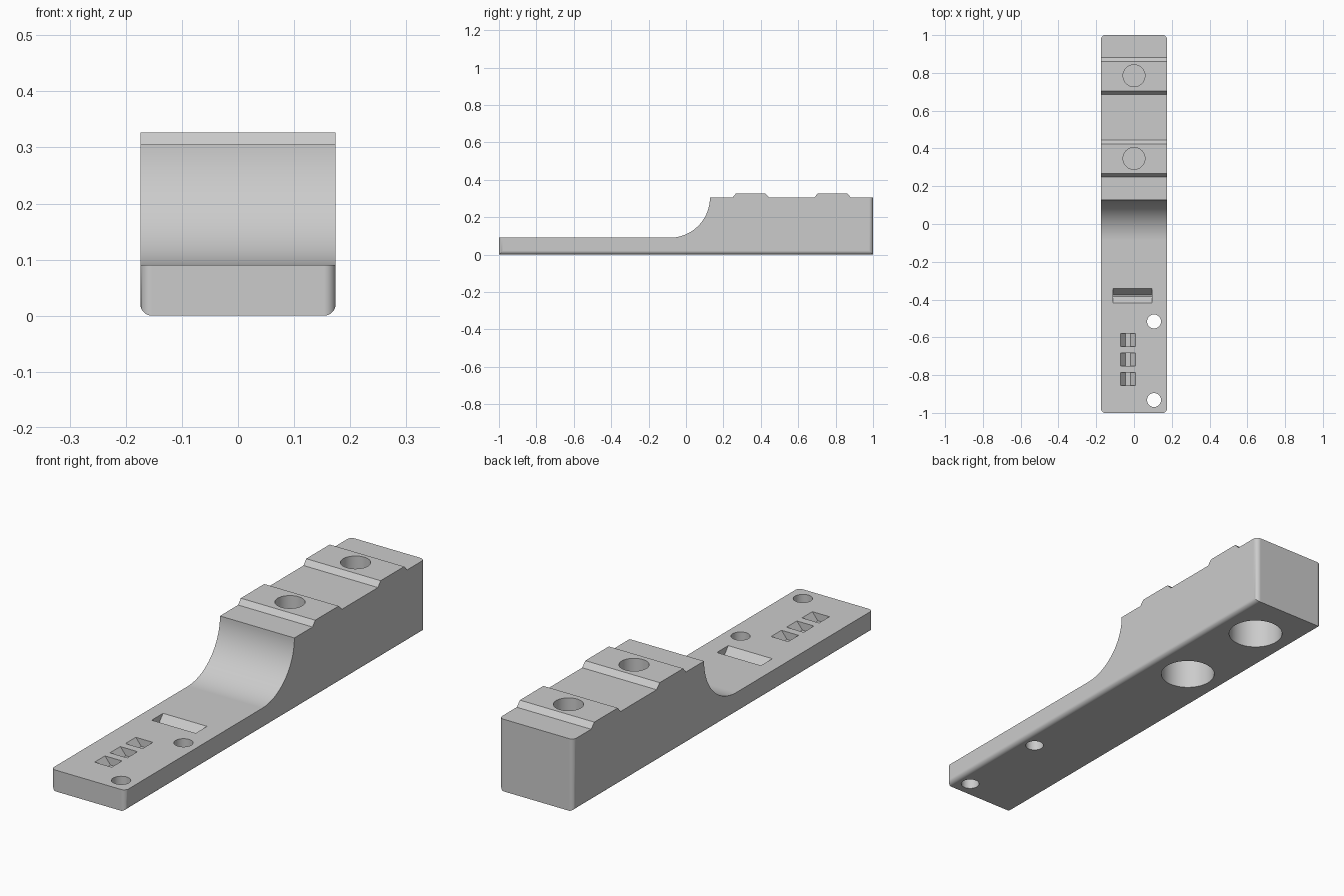
import bpy, bmesh, math
from mathutils import Vector

cube = bpy.data.objects.get("Cube")
if cube:
    bpy.data.objects.remove(cube, do_unlink=True)

HALF_W, FLOOR, DECK, RIDGE = 0.174, 0.09, 0.305, 0.327

grey = bpy.data.materials.new("plain grey")
grey.use_nodes = True
colour = (0.6, 0.6, 0.6, 1)
grey.diffuse_color = colour
grey.node_tree.nodes["Principled BSDF"].inputs["Base Color"].default_value = colour


def add_object(name, bm):
    bmesh.ops.recalc_face_normals(bm, faces=bm.faces[:])
    mesh = bpy.data.meshes.new(name)
    bm.to_mesh(mesh)
    bm.free()
    obj = bpy.data.objects.new(name, mesh)
    mesh.materials.append(grey)
    bpy.context.collection.objects.link(obj)
    return obj


def prism(points, direction):
    """Closed solid from a flat outline swept along a direction."""
    bm = bmesh.new()
    face = bm.faces.new([bm.verts.new(p) for p in points])
    swept = bmesh.ops.extrude_face_region(bm, geom=[face])
    moved = [v for v in swept["geom"] if isinstance(v, bmesh.types.BMVert)]
    bmesh.ops.translate(bm, verts=moved, vec=Vector(direction))
    return bm


def hole(x, y, radius, bottom, top):
    ring = [math.tau * i / 48 for i in range(48)]
    pts = [(x + radius * math.cos(a), y + radius * math.sin(a), bottom) for a in ring]
    return prism(pts, (0, 0, top - bottom))


def groove_section(centre, half, slope, depth):
    """Tapered groove outline that reaches just above the low deck."""
    return [(centre - half, FLOOR), (centre - half + slope, FLOOR - depth),
            (centre + half - slope, FLOOR - depth), (centre + half, FLOOR),
            (centre + half, FLOOR + 0.02), (centre - half, FLOOR + 0.02)]


# Side profile: low plate, concave sweep, high deck with two ridges
radius, arc_y = 0.215, -0.087
profile = [(-1, 0), (-1, FLOOR)]
for i in range(29):
    a = math.pi / 2 * i / 28
    profile.append((arc_y + radius * math.sin(a), DECK - radius * math.cos(a)))
for start in (0.249, 0.686):
    profile += [(start, DECK), (start + 0.018, RIDGE),
                (start + 0.175, RIDGE), (start + 0.196, DECK)]
profile += [(1, DECK), (1, 0)]
bm = prism([(-HALF_W, y, z) for y, z in profile], (2 * HALF_W, 0, 0))

# Rounded upright corners at both ends
corners = [e for e in bm.edges
           if all(abs(abs(v.co.y) - 1) < 1e-4 for v in e.verts)
           and abs(e.verts[0].co.x - e.verts[1].co.x) < 1e-4]
bmesh.ops.bevel(bm, geom=corners, offset=0.021, segments=8, profile=0.5,
                affect='EDGES')
body = add_object("stepped_bracket", bm)

cutters = []
# Screw holes above wide recesses, with a thin web between
for y in (0.347, 0.785):
    cutters.append(hole(0, y, 0.058, 0.2, 0.4))
    cutters.append(hole(0, y, 0.11, -0.1, 0.19))
# Through holes in the low plate
for y in (-0.516, -0.932):
    cutters.append(hole(0.106, y, 0.037, -0.1, 0.2))
# Wide crosswise groove
cutters.append(prism([(-0.111, y, z) for y, z in
                      groove_section(-0.38, 0.038, 0.034, 0.04)], (0.206, 0, 0)))
# Three small lengthwise grooves
for y in (-0.649, -0.752, -0.855):
    cutters.append(prism([(x, y, z) for x, z in
                          groove_section(-0.032, 0.04, 0.026, 0.032)], (0, 0.069, 0)))

bpy.ops.object.select_all(action='DESELECT')
bpy.context.view_layer.objects.active = body
body.select_set(True)
for i, cutter_bm in enumerate(cutters):
    cutter = add_object("cutter_%d" % i, cutter_bm)
    cutter.hide_render = True
    mod = body.modifiers.new("cut", 'BOOLEAN')
    mod.operation = 'DIFFERENCE'
    mod.solver = 'EXACT'
    mod.object = cutter
    bpy.ops.object.modifier_apply(modifier=mod.name)
    bpy.data.objects.remove(cutter, do_unlink=True)

# Smooth curves, crisp edges
bpy.ops.object.shade_smooth_by_angle(angle=math.radians(30))
weighted = body.modifiers.new("even_shading", 'WEIGHTED_NORMAL')
weighted.keep_sharp = True
